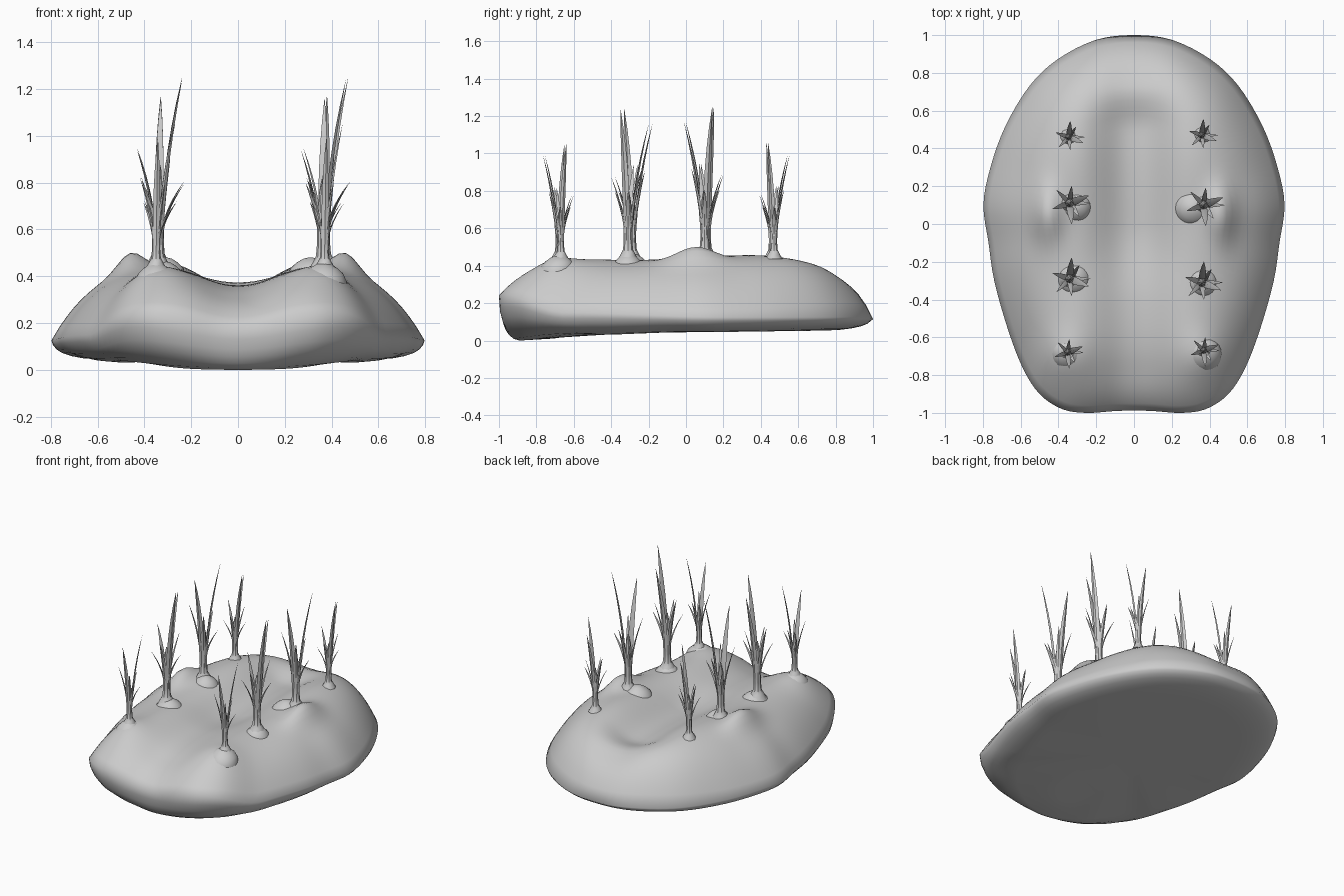
import bpy, bmesh, math
from mathutils import Vector

if "Cube" in bpy.data.objects:
    bpy.data.objects.remove(bpy.data.objects["Cube"])


def lerp_table(tab, v):
    if v <= tab[0][0]:
        return tab[0][1]
    for (a, p), (b, q) in zip(tab, tab[1:]):
        if v <= b:
            t = (v - a) / (b - a)
            t = t * t * (3 - 2 * t)
            return p + (q - p) * t
    return tab[-1][1]


def finish(name, bm, angle=60):
    bmesh.ops.recalc_face_normals(bm, faces=bm.faces[:])
    me = bpy.data.meshes.new(name)
    bm.to_mesh(me)
    bm.free()
    ob = bpy.data.objects.new(name, me)
    bpy.context.collection.objects.link(ob)
    bpy.ops.object.select_all(action='DESELECT')
    ob.select_set(True)
    bpy.context.view_layer.objects.active = ob
    bpy.ops.object.shade_smooth_by_angle(angle=math.radians(angle))
    return ob


def loft(bm, rings, cap_start=True, cap_end=True):
    loops = [[bm.verts.new(p) for p in r] for r in rings]
    n = len(loops[0])
    for a, b in zip(loops, loops[1:]):
        for i in range(n):
            j = (i + 1) % n
            bm.faces.new((a[i], a[j], b[j], b[i]))
    if cap_start:
        bm.faces.new(loops[0])
    if cap_end:
        bm.faces.new(loops[-1])


# Outline of the earth slab: right half, back to front, then mirrored
half = [(0, 1), (.2, .975), (.4, .875), (.55, .735), (.68, .52), (.76, .3), (.797, .1), (.77, -.1),
        (.74, -.3), (.67, -.55), (.59, -.76), (.5, -.9), (.38, -.98), (.25, -1), (.1, -.99), (0, -.988)]
ctrl = half + [(-x, y) for x, y in half[-2:0:-1]]
outline = []
for i in range(len(ctrl)):
    p0, p1, p2, p3 = (Vector(ctrl[(i + k) % len(ctrl)]) for k in (-1, 0, 1, 2))
    for k in range(4):
        t = k / 4
        outline.append(.5 * (2 * p1 + (p2 - p0) * t + (2 * p0 - 5 * p1 + 4 * p2 - p3) * t * t
                             + (3 * p1 - p0 - 3 * p2 + p3) * t ** 3))

plateau = [(-.8, .455), (-.2, .445), (.4, .475), (1, .475)]
trench = [(-1, .06), (-.75, .09), (-.4, .085), (0, .12), (.5, .13), (.75, .06), (1, .01)]
floor = [(-.85, 0), (-.5, .03), (0, .045), (1, .055)]
power = [(-1, 5.5), (-.5, 4.6), (.3, 4.2), (1, 6.5)]


def edge_z(y):
    return lerp_table([(-1, .25), (-.65, .15), (.2, .125)], y)


def top_z(x, y, s, ye):
    ze = edge_z(ye)
    z = ze + (lerp_table(plateau, y) - ze) * (1 - s ** lerp_table(power, ye))
    z -= lerp_table(trench, y) * math.exp(-(abs(x) / .2) ** 2.3)
    # raised shoulder on each flank, swell under the front tufts
    z += .075 * math.exp(-((abs(x) - .46) / .075) ** 2 - ((y - .05) / .15) ** 2)
    z += .03 * math.exp(-((abs(x) - .36) / .12) ** 2 - ((y + .7) / .12) ** 2)
    return z


# Earth slab: top height field, rounded rim, flat underside
bm = bmesh.new()
rings = []
steps = 26
for k in range(1, steps + 1):
    s = k / steps
    rings.append([(p.x * s, p.y * s, top_z(p.x * s, p.y * s, s, p.y)) for p in outline])
for s, f in ((.992, .75), (.97, .5), (.94, .32), (.89, .16), (.83, .05), (.75, 0), (.3, 0)):
    ring = []
    for p in outline:
        front = max(0, min(1, (-p.y - .6) / .35))
        mid = math.exp(-(p.x / .3) ** 2)
        s2 = s + (1 - s) * .6 * front * mid
        zb = lerp_table(floor, p.y * s2) + .1 * front * (p.x * s2) ** 2
        ring.append((p.x * s2, p.y * s2, zb + (edge_z(p.y) - zb) * f * (1 - .3 * front * mid)))
    rings.append(ring)
loft(bm, rings)
finish("earth_slab", bm, 120)

# Low soil mounds around the stems
mounds = [(-.35, -.69, .09, .395), (.365, -.69, .1, .395), (-.32, -.29, .095, .405), (.36, -.31, .085, .405),
          (-.31, .09, .09, .42), (.31, .085, .1, .42)]
for x, y, r, z0 in mounds:
    bm = bmesh.new()
    prof = [(1, -.05), (.98, -.015), (.85, .015), (.6, .038), (.3, .055), (.08, .06)]
    loft(bm, [[(x + r * q * math.cos(a * math.pi / 12), y + r * q * math.sin(a * math.pi / 12),
                z0 + h + (.15 * r * q * math.sin(a * math.pi / 12) if y < -.5 else 0))
               for a in range(24)] for q, h in prof])
    finish("soil_mound", bm)

# Grass blades: tip offset x, y, tip height, start height, width
blades = [(.10, -.04, .78, .05, .025), (.01, .11, .70, .05, .025), (-.09, .03, .48, .08, .019),
          (-.07, -.07, .34, .1, .016), (.11, .0, .34, .1, .016), (.01, -.09, .42, .08, .018),
          (.05, .07, .45, .08, .018)]


def grass_tuft(x, y, base, scale, flip):
    bm = bmesh.new()
    o = Vector((x, y, base))
    # stem flaring into the ground
    prof = [(.06, -.03), (.04, .005), (.027, .03), (.023, .08), (.023, .2), (.016, .29), (.003, .36)]
    loft(bm, [[o + scale * Vector((r * math.cos(a * math.pi / 4), r * math.sin(a * math.pi / 4), h))
               for a in range(8)] for r, h in prof])
    for bx, by, h, z0, w in blades:
        d = Vector((bx, by * flip, 0))
        reach = d.length
        d.normalize()
        side = Vector((-d.y, d.x, 0))
        rings = []
        for k in range(8):
            t = k / 7
            c = d * (.014 + (reach - .014) * t ** 1.8) + Vector((0, 0, z0 + (h - z0) * t))
            ww = w * max(.04, (.7 + 1.2 * t) * (1 - t) ** .8)
            rings.append([o + scale * (c + v) for v in (side * ww, d * ww * .4, -side * ww, -d * ww * .25)])
        loft(bm, rings)
    finish("grass_tuft", bm, 40)


for x, y, base, scale, flip in (
        (-.35, -.68, .455, .76, -1), (.37, -.67, .455, .76, -1),
        (-.34, -.29, .455, 1, 1), (.36, -.31, .455, 1, 1),
        (-.34, .11, .465, 1, -1), (.37, .1, .465, 1, -1),
        (-.345, .46, .46, .76, 1), (.36, .47, .46, .76, 1)):
    grass_tuft(x, y, base, scale, flip)
